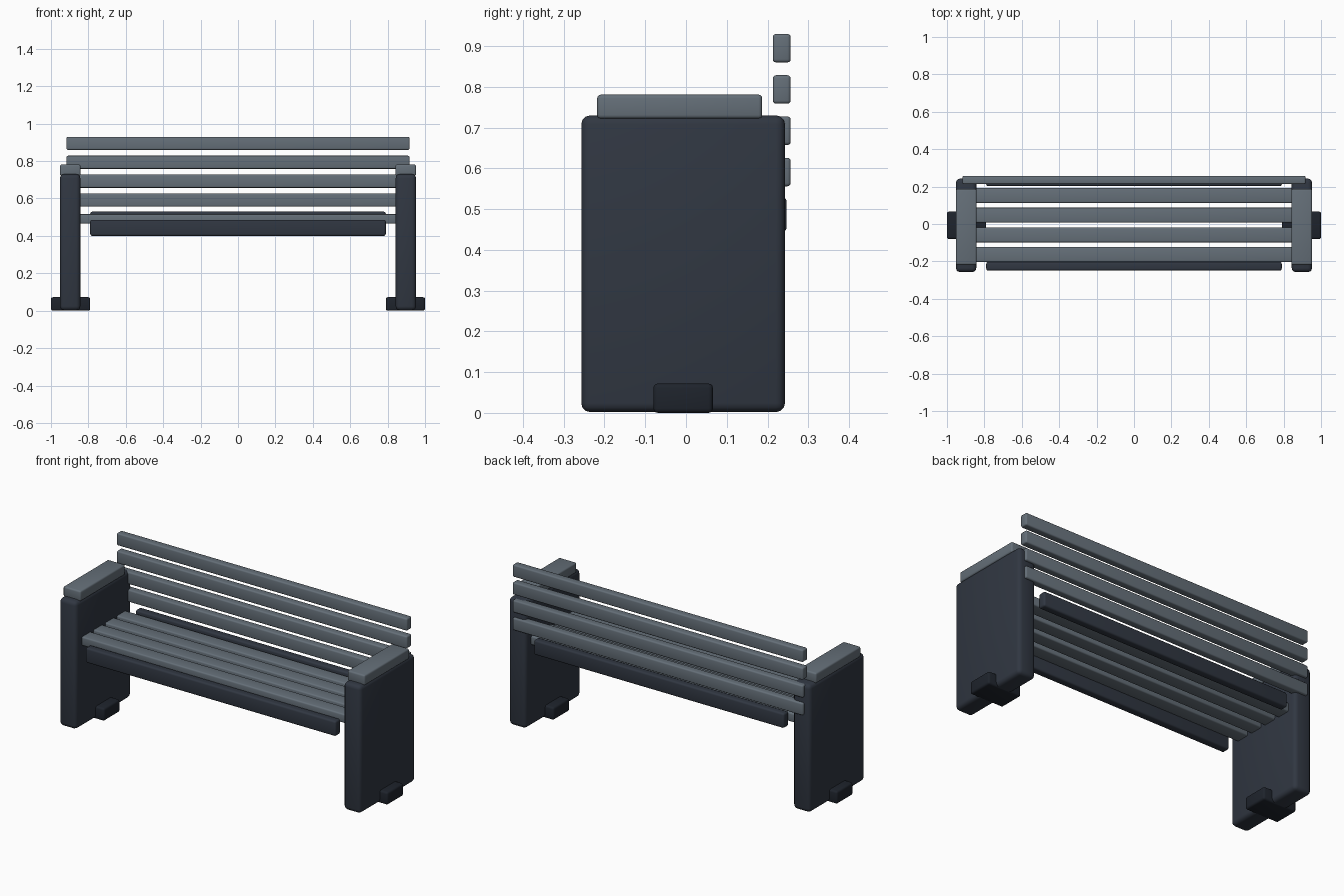
import bpy
import math

if "Cube" in bpy.data.objects:
    bpy.data.objects.remove(bpy.data.objects["Cube"])


def material(name, color):
    m = bpy.data.materials.new(name)
    m.diffuse_color = color
    m.use_nodes = True
    m.node_tree.nodes["Principled BSDF"].inputs["Base Color"].default_value = m.diffuse_color
    return m


slat_mat = material("slat_grey", (0.13, 0.16, 0.19, 0.85))
frame_mat = material("frame_dark", (0.03, 0.038, 0.054, 1))
foot_mat = material("foot_dark", (0.013, 0.017, 0.025, 1))


def box(name, x, y, z, mat, bevel):
    """Rounded box from (min, max) ranges on each axis."""
    bpy.ops.mesh.primitive_cube_add(size=1, location=[sum(r) / 2 for r in (x, y, z)])
    ob = bpy.context.object
    ob.name = name
    ob.scale = [r[1] - r[0] for r in (x, y, z)]
    bpy.ops.object.transform_apply(location=False, rotation=False, scale=True)
    mod = ob.modifiers.new("bevel", 'BEVEL')
    mod.width = bevel
    mod.segments = 3
    bpy.ops.object.modifier_apply(modifier=mod.name)
    bpy.ops.object.shade_smooth_by_angle(angle=math.radians(35))
    ob.data.materials.append(mat)
    return ob


# Side panels, armrests and feet, mirrored left and right
for side, s in (("left", -1), ("right", 1)):
    def span(a, b):
        return sorted((s * a, s * b))
    box(side + "_side_panel", span(0.843, 0.952), (-0.257, 0.243), (0.002, 0.73), frame_mat, 0.022)
    box(side + "_armrest", span(0.842, 0.952), (-0.218, 0.187), (0.722, 0.781), slat_mat, 0.009)
    box(side + "_foot", span(0.79, 1.0), (-0.08, 0.066), (0.0, 0.072), foot_mat, 0.011)

# Seat slats
for i in range(4):
    y = -0.163 + i * 0.105
    box(f"seat_slat_{i + 1}", (-0.917, 0.917), (y - 0.04, y + 0.04), (0.465, 0.516), slat_mat, 0.008)

# Back slats
for i in range(4):
    z = 0.591 + i * 0.1013
    box(f"back_slat_{i + 1}", (-0.917, 0.917), (0.213, 0.257), (z - 0.035, z + 0.035), slat_mat, 0.008)

# Rails under the seat
box("front_rail", (-0.79, 0.79), (-0.249, -0.203), (0.4, 0.486), frame_mat, 0.01)
box("rear_rail", (-0.79, 0.79), (0.202, 0.247), (0.445, 0.529), frame_mat, 0.01)
